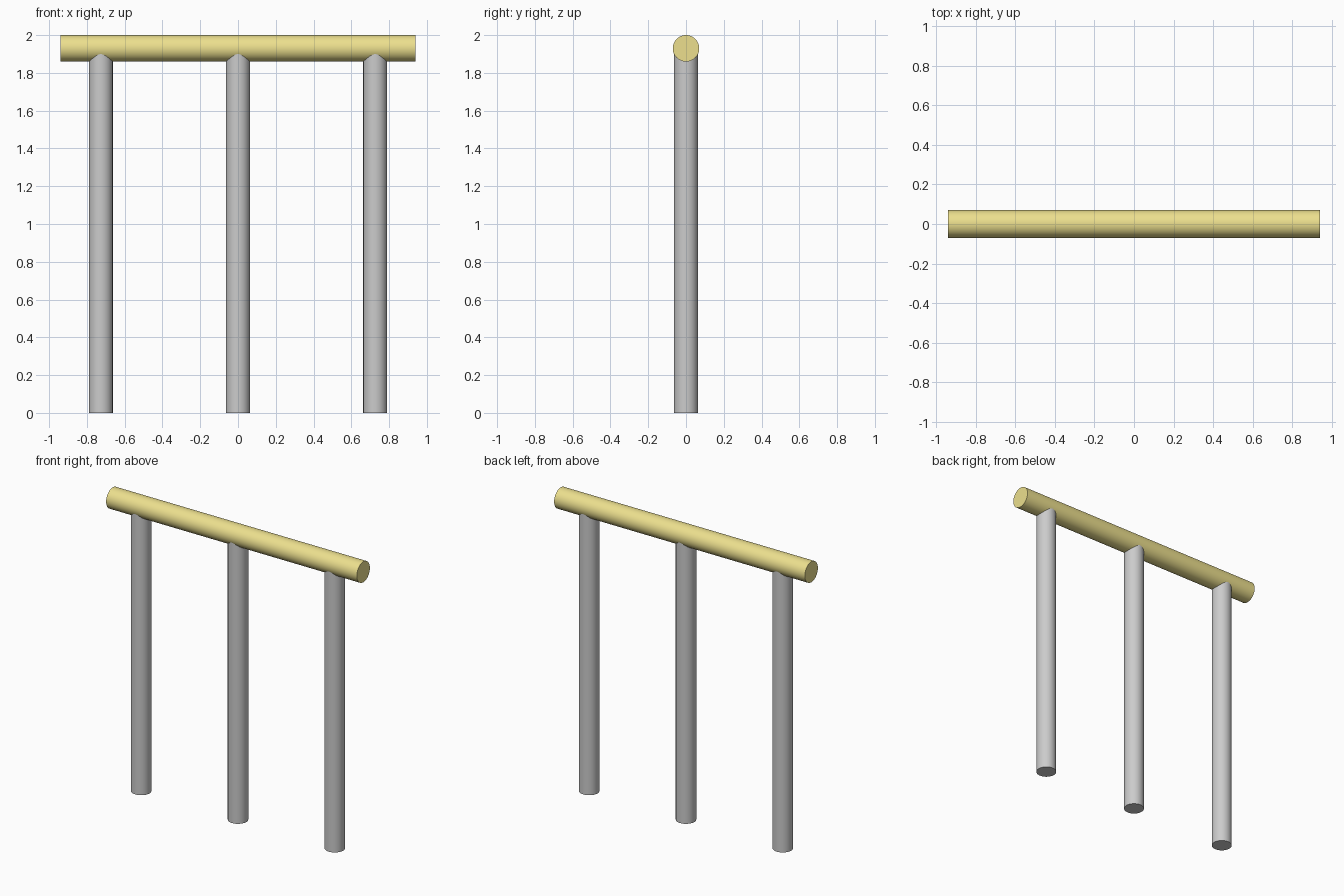
import bpy
import math

if "Cube" in bpy.data.objects:
    bpy.data.objects.remove(bpy.data.objects["Cube"])

RAIL_R, RAIL_LEN, RAIL_Z = 0.07, 1.88, 1.93
POST_R, POST_X = 0.063, 0.726


def tube(name, radius, length, location, rotation=(0, 0, 0)):
    bpy.ops.mesh.primitive_cylinder_add(vertices=64, radius=radius, depth=length,
                                        location=location, rotation=rotation)
    obj = bpy.context.object
    obj.name = name
    bpy.ops.object.shade_smooth_by_angle(angle=math.radians(30))
    return obj


# Horizontal yellow rail
rail = tube("top_rail", RAIL_R, RAIL_LEN, (0, 0, RAIL_Z), (0, math.pi / 2, 0))
yellow = bpy.data.materials.new("yellow_paint")
yellow.diffuse_color = (0.84, 0.74, 0.27, 1)
yellow.use_nodes = True
yellow.node_tree.nodes["Principled BSDF"].inputs["Base Color"].default_value = yellow.diffuse_color
rail.data.materials.append(yellow)

# Three grey posts running up into the rail
for name, x in (("left_post", -POST_X), ("middle_post", 0), ("right_post", POST_X)):
    tube(name, POST_R, RAIL_Z, (x, 0, RAIL_Z / 2))
